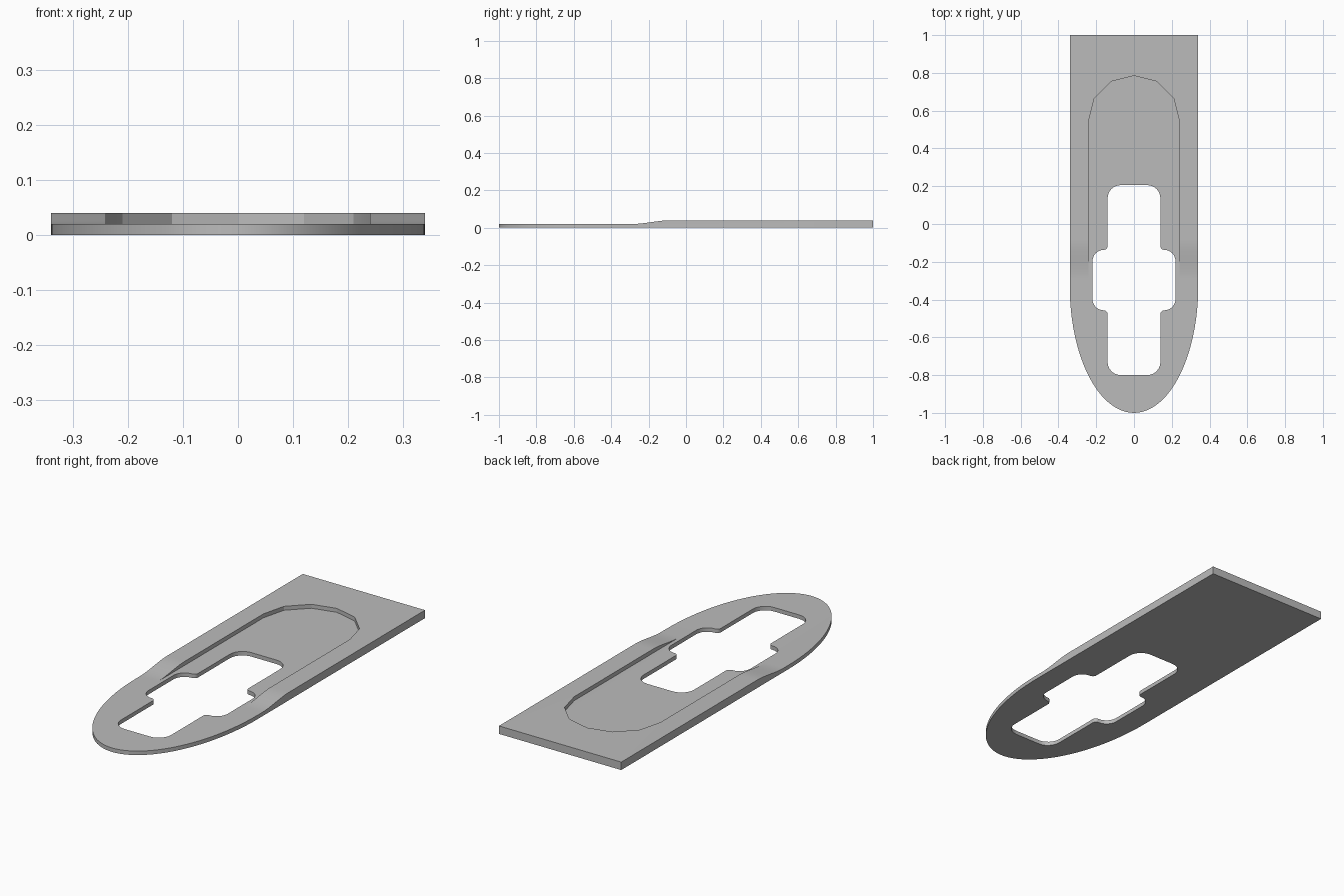
import bpy, math
from mathutils import Vector

cube = bpy.data.objects.get("Cube")
if cube:
    bpy.data.objects.remove(cube, do_unlink=True)

grey = bpy.data.materials.new("plain grey")
grey.use_nodes = True
colour = (0.5, 0.5, 0.5, 1)
grey.diffuse_color = colour
grey.node_tree.nodes["Principled BSDF"].inputs["Base Color"].default_value = colour


def prism(name, points, start, depth):
    """Closed solid: an outline of 3D points swept from start along depth."""
    n = len(points)
    start, depth = Vector(start), Vector(depth)
    low = [Vector(p) + start for p in points]
    verts = low + [p + depth for p in low]
    faces = [tuple(reversed(range(n))), tuple(range(n, 2 * n))]
    faces += [(i, (i + 1) % n, (i + 1) % n + n, i + n) for i in range(n)]
    mesh = bpy.data.meshes.new(name)
    mesh.from_pydata(verts, [], faces)
    mesh.materials.append(grey)
    obj = bpy.data.objects.new(name, mesh)
    bpy.context.collection.objects.link(obj)
    return obj


def flat(points):
    return [(x, y, 0) for x, y in points]


def rounded(corners, steps=6):
    """Replace each (x, y, radius) right-angle corner by a quarter arc."""
    out = []
    for i, (x, y, r) in enumerate(corners):
        c = Vector((x, y))
        a = (Vector(corners[i - 1][:2]) - c).normalized() * r
        b = (Vector(corners[(i + 1) % len(corners)][:2]) - c).normalized() * r
        for k in range(steps + 1):
            t = math.pi / 2 * k / steps
            p = c + a * (1 - math.sin(t)) + b * (1 - math.cos(t))
            out.append((p.x, p.y))
    return out


def cut(target, tool, operation):
    mod = target.modifiers.new(tool.name, "BOOLEAN")
    mod.operation, mod.solver, mod.object = operation, "EXACT", tool
    bpy.context.view_layer.objects.active = target
    bpy.ops.object.modifier_apply(modifier=mod.name)
    bpy.data.objects.remove(tool, do_unlink=True)


HALF, NOSE_Y, THIN, THICK = 0.34, -0.33, 0.02, 0.04

# Plate: half-ellipse nose and square back end
nose = [(HALF * math.cos(a), NOSE_Y + (1 + NOSE_Y) * math.sin(a))
        for a in (math.pi * (1 + k / 48) for k in range(49))]
plate = prism("mounting_plate", flat(nose + [(HALF, 1), (-HALF, 1)]),
              (0, 0, 0), (0, 0, 0.1))

# Side profile: thin front, soft ramp, thick back
ramp = []
for k in range(13):
    t = k / 12
    ramp.append((0, -0.29 + 0.21 * t, THIN + (THICK - THIN) * t * t * (3 - 2 * t)))
side = [(0, -1.1, 0), (0, 1.1, 0), (0, 1.1, THICK)] + ramp[::-1] + [(0, -1.1, THIN)]
side = [(x, y, z if z else -0.1) for x, y, z in side]
cut(plate, prism("side_profile", side, (-0.5, 0, 0), (1, 0, 0)), "INTERSECT")

# Shallow recess with a faceted round end, open towards the nose
arch = [(0.24, -0.5), (0.24, 0.545), (0.21, 0.665), (0.12, 0.755), (0, 0.785)]
arch += [(-x, y) for x, y in arch[-2::-1]]
cut(plate, prism("recess_cutter", flat(arch), (0, 0, THIN + 0.0001), (0, 0, 0.1)),
    "DIFFERENCE")

# Cross-shaped opening, mirrored about its middle both ways
MID = -0.297
quarter = [(0.22, 0.16, 0.06), (0.14, 0.16, 0.02), (0.14, 0.503, 0.07)]
right = [(x, -y, r) for x, y, r in quarter[::-1]] + quarter
loop = right + [(-x, y, r) for x, y, r in right[::-1]]
hole = [(x, y + MID) for x, y in rounded(loop)]
cut(plate, prism("opening_cutter", flat(hole), (0, 0, -0.1), (0, 0, 0.3)), "DIFFERENCE")

# Smooth curves, sharp rims
bpy.ops.object.select_all(action="DESELECT")
plate.select_set(True)
bpy.context.view_layer.objects.active = plate
bpy.ops.object.shade_smooth_by_angle(angle=math.radians(25))
